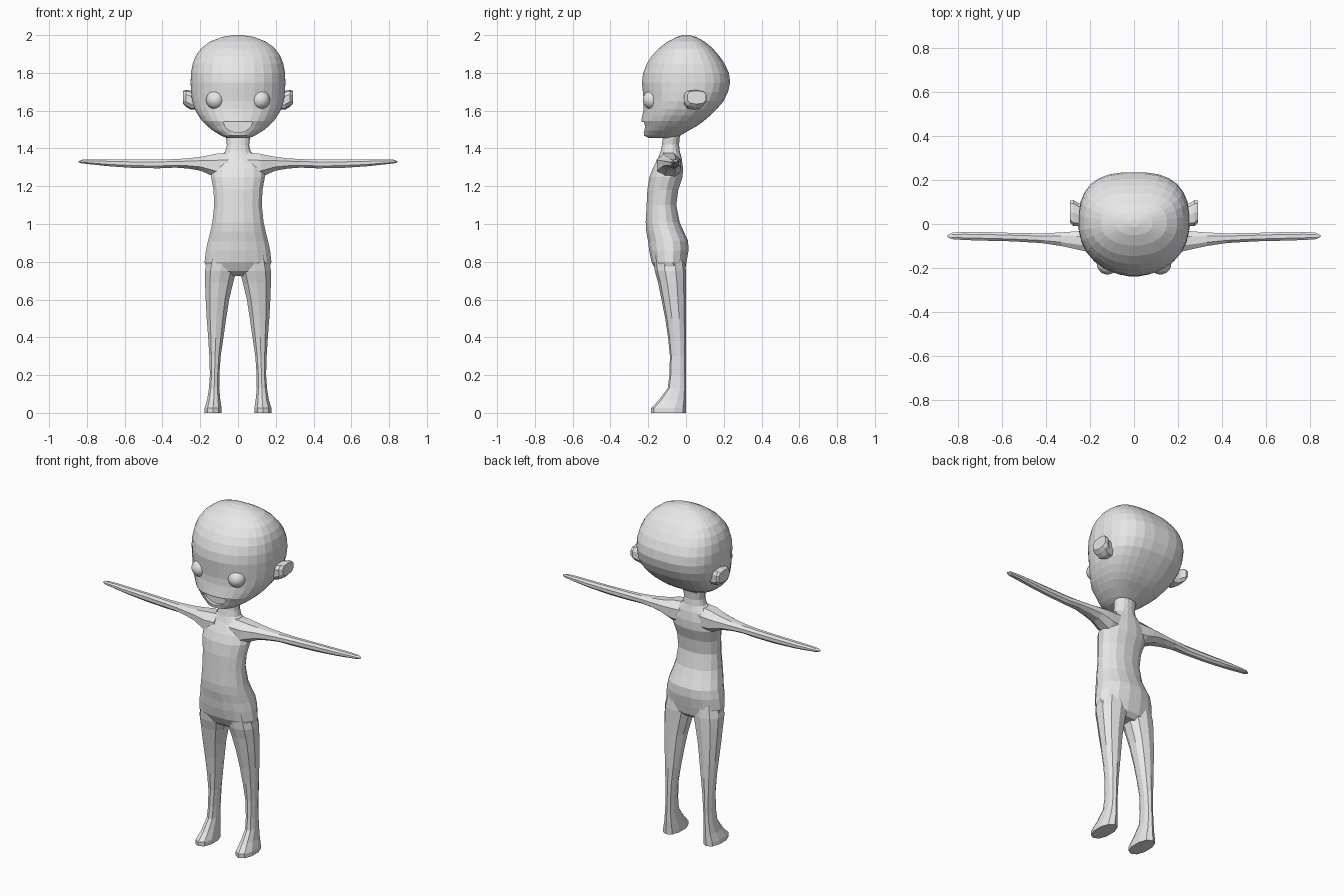
import bpy, bmesh, math

if "Cube" in bpy.data.objects:
    bpy.data.objects.remove(bpy.data.objects["Cube"])

mat = bpy.data.materials.new("plain grey")
mat.diffuse_color = (0.8, 0.8, 0.8, 1)
mat.use_nodes = True
mat.node_tree.nodes["Principled BSDF"].inputs["Base Color"].default_value = mat.diffuse_color


def finish(name, bm):
    bmesh.ops.recalc_face_normals(bm, faces=bm.faces)
    me = bpy.data.meshes.new(name)
    bm.to_mesh(me)
    bm.free()
    me.materials.append(mat)
    ob = bpy.data.objects.new(name, me)
    bpy.context.collection.objects.link(ob)
    return ob


def loft(name, sections, sides, axis="z", n0=2.2, n1=2.2):
    """Rings from (t, a0, a1, b0, b1): bounds across a and b at position t on the axis."""
    bm = bmesh.new()
    rings = []
    for t, a0, a1, b0, b1 in sections:
        ring = []
        for i in range(sides):
            w = 2 * math.pi * (i + 0.5) / sides
            c, s = math.cos(w), math.sin(w)
            e = 2 / (n0 if s < 0 else n1)
            a = (a0 + a1) / 2 + (a1 - a0) / 2 * math.copysign(abs(c) ** e, c)
            b = (b0 + b1) / 2 + (b1 - b0) / 2 * math.copysign(abs(s) ** e, s)
            ring.append(bm.verts.new((a, b, t) if axis == "z" else (t, a, b)))
        rings.append(ring)
    for r, q in zip(rings, rings[1:]):
        for i in range(sides):
            j = (i + 1) % sides
            bm.faces.new((r[i], r[j], q[j], q[i]))
    bm.faces.new(rings[0])
    bm.faces.new(rings[-1])
    return finish(name, bm)


def combine(target, tool, op):
    m = target.modifiers.new(op, "BOOLEAN")
    m.operation, m.object, m.solver = op, tool, "EXACT"
    bpy.context.view_layer.objects.active = target
    bpy.ops.object.modifier_apply(modifier=m.name)
    bpy.data.objects.remove(tool)


# Head: (z, half width, front y, back y)
head_profile = [
    (1.455, .06, -.195, -.06), (1.468, .09, -.222, -.03), (1.495, .135, -.226, .015),
    (1.52, .165, -.23, .06), (1.545, .19, -.238, .095), (1.575, .212, -.232, .13),
    (1.61, .231, -.226, .165), (1.65, .244, -.225, .20), (1.70, .25, -.23, .224),
    (1.75, .252, -.235, .235), (1.80, .25, -.228, .228), (1.85, .241, -.208, .205),
    (1.89, .225, -.182, .177), (1.93, .196, -.145, .142), (1.965, .15, -.098, .1),
    (1.99, .085, -.05, .055), (2.0, .025, -.015, .02)]
head = loft("head", [(z, -w, w, f, b) for z, w, f, b in head_profile], 28, n0=2.1, n1=2.7)

# Open mouth cut as a half moon
bm = bmesh.new()
outline = []
for i in range(11):
    w = math.pi + math.pi * i / 10
    outline.append(bm.verts.new((.075 * math.cos(w), -.3, 1.54 + .055 * math.sin(w))))
face = bm.faces.new(outline)
ext = bmesh.ops.extrude_face_region(bm, geom=[face])
bmesh.ops.translate(bm, vec=(0, .098, 0),
                    verts=[v for v in ext["geom"] if isinstance(v, bmesh.types.BMVert)])
combine(head, finish("mouth_cutter", bm), "DIFFERENCE")

# Torso and neck: (z, half width, front y, back y)
torso_profile = [
    (.725, .12, -.12, -.03), (.75, .165, -.158, -.005), (.80, .18, -.185, .005),
    (.86, .173, -.197, .015), (.91, .162, -.203, .013), (.96, .149, -.212, -.01),
    (1.01, .138, -.215, -.032), (1.10, .128, -.21, -.05), (1.18, .132, -.206, -.04),
    (1.25, .145, -.195, -.016), (1.30, .14, -.175, -.015), (1.35, .105, -.148, -.022),
    (1.385, .068, -.135, -.032), (1.42, .06, -.128, -.036), (1.48, .068, -.12, -.03)]
body = loft("body", [(z, -w, w, f, b) for z, w, f, b in torso_profile], 16)

# Leg and foot: (z, inner x, outer x, front y, back y)
leg_profile = [
    (0, .085, .18, -.185, 0), (.025, .085, .179, -.185, 0), (.07, .092, .165, -.142, .001),
    (.13, .098, .155, -.097, 0), (.2, .098, .15, -.088, 0), (.3, .09, .153, -.085, 0),
    (.4, .075, .16, -.095, 0), (.5, .06, .168, -.11, 0), (.6, .044, .174, -.13, 0),
    (.69, .022, .178, -.148, 0), (.75, .006, .179, -.165, 0), (.84, .012, .16, -.175, -.01)]

# Arm: (x, front y, back y, bottom z, top z)
arm_profile = [
    (.05, -.16, -.025, 1.235, 1.383), (.12, -.158, -.022, 1.242, 1.376),
    (.16, -.145, -.022, 1.262, 1.366), (.20, -.132, -.025, 1.28, 1.358),
    (.26, -.118, -.03, 1.291, 1.35), (.33, -.102, -.036, 1.297, 1.345),
    (.42, -.088, -.041, 1.293, 1.343), (.55, -.08, -.039, 1.295, 1.343),
    (.68, -.077, -.035, 1.304, 1.343), (.77, -.074, -.035, 1.314, 1.343),
    (.825, -.07, -.038, 1.32, 1.341), (.845, -.06, -.05, 1.327, 1.333)]

# Ear: (x, front y, back y, bottom z, top z)
ear_profile = [
    (.20, .0, .085, 1.605, 1.70), (.25, -.012, .095, 1.605, 1.705),
    (.275, -.012, .11, 1.62, 1.71), (.29, .005, .108, 1.635, 1.705)]

for s, side in ((-1, "right"), (1, "left")):
    leg = loft(side + "_leg", [(z, s * a, s * b, f, k) for z, a, b, f, k in leg_profile], 10)
    combine(body, leg, "UNION")
    arm = loft(side + "_arm", [(s * x, *r) for x, *r in arm_profile], 8, "x")
    combine(body, arm, "UNION")
    loft(side + "_ear", [(s * x, *r) for x, *r in ear_profile], 10, "x", 2.6, 3)
    # Eyeball
    bpy.ops.mesh.primitive_uv_sphere_add(segments=24, ring_count=16, radius=.049,
                                         location=(s * .12, -.18, 1.657))
    eye = bpy.context.object
    eye.name = side + "_eye"
    eye.data.materials.append(mat)
    bpy.ops.object.shade_smooth()
